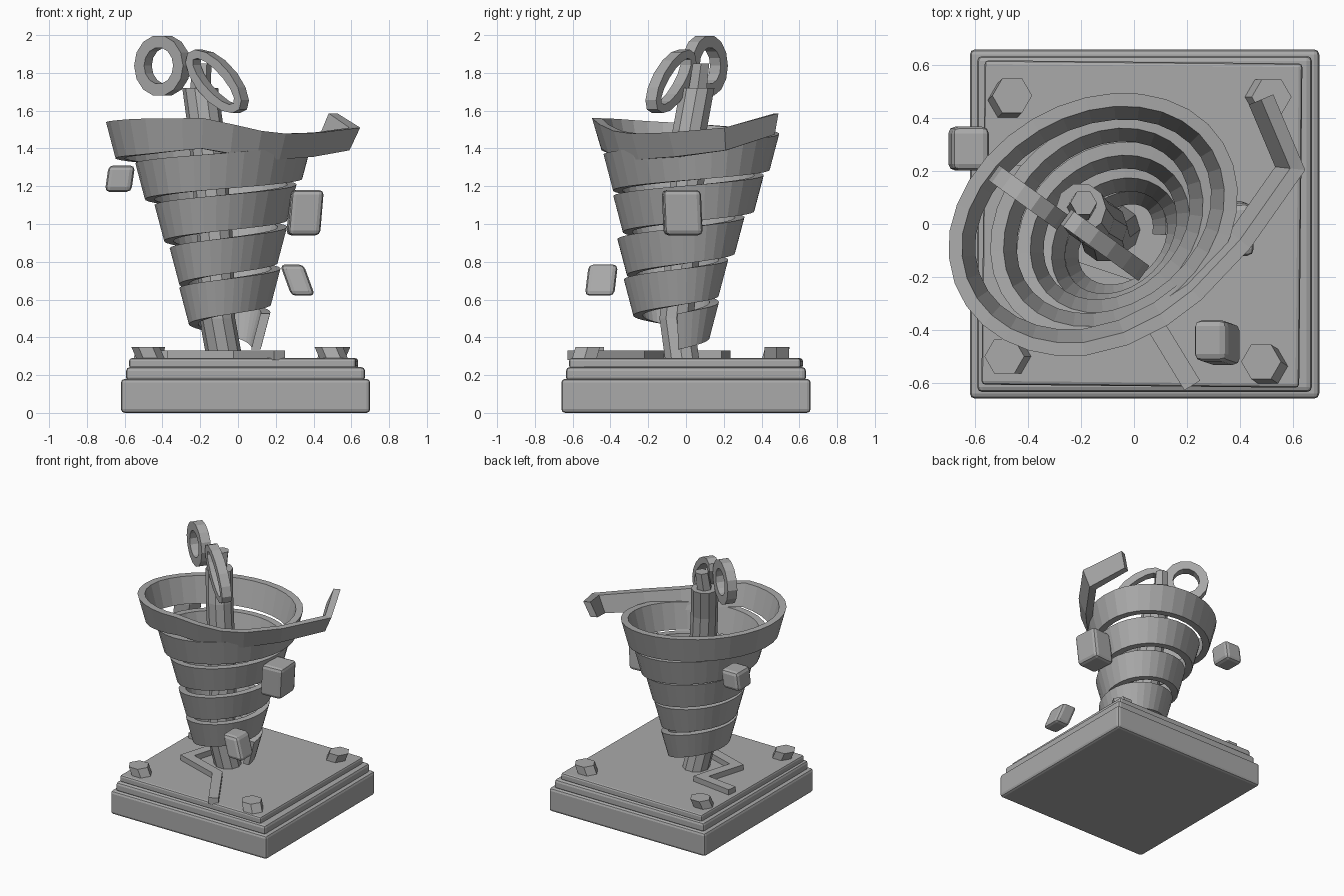
import bpy, bmesh, math
from mathutils import Vector, Matrix

if "Cube" in bpy.data.objects:
    bpy.data.objects.remove(bpy.data.objects["Cube"])

grey = bpy.data.materials.new("plain grey")
grey.use_nodes = True
grey.diffuse_color = (0.4, 0.4, 0.4, 1)
grey.node_tree.nodes["Principled BSDF"].inputs["Base Color"].default_value = (0.4, 0.4, 0.4, 1)


def finish(name, bm, bevel=0):
    bmesh.ops.recalc_face_normals(bm, faces=bm.faces)
    mesh = bpy.data.meshes.new(name)
    bm.to_mesh(mesh)
    bm.free()
    mesh.materials.append(grey)
    ob = bpy.data.objects.new(name, mesh)
    bpy.context.collection.objects.link(ob)
    if bevel:
        mod = ob.modifiers.new("soft edges", "BEVEL")
        mod.width, mod.segments = bevel, 2
    return ob


def skin(name, sections, closed=False):
    """Join a row of equal cross-sections into one solid."""
    bm = bmesh.new()
    rows = [[bm.verts.new(p) for p in sec] for sec in sections]
    pairs = list(zip(rows, rows[1:]))
    if closed:
        pairs.append((rows[-1], rows[0]))
    else:
        bm.faces.new(rows[0])
        bm.faces.new(rows[-1])
    n = len(rows[0])
    for a, b in pairs:
        for i in range(n):
            j = (i + 1) % n
            bm.faces.new((a[i], a[j], b[j], b[i]))
    return finish(name, bm)


def box(name, centre, size, bevel, shear=(0, 0), turn=0):
    """Bevelled block whose top slides sideways by shear."""
    bm = bmesh.new()
    bmesh.ops.create_cube(bm, size=1)
    for v in bm.verts:
        lean = Vector((shear[0] * v.co.z, shear[1] * v.co.z, 0))
        v.co = Matrix.Rotation(turn, 3, "Z") @ (v.co * Vector(size)) + lean + Vector(centre)
    return finish(name, bm, bevel)


def strip(name, path, width_fn, thick, lean):
    """Upright ribbon along a path, mitred at its bends and leaning outward."""
    path = [Vector(p) for p in path]
    sections = []
    for i, p in enumerate(path):
        before = (p - path[max(i - 1, 0)]) * Vector((1, 1, 0))
        after = (path[min(i + 1, len(path) - 1)] - p) * Vector((1, 1, 0))
        d = (before.normalized() + after.normalized()).normalized()
        ref = after if after.length else before
        mitre = max(d.dot(ref.normalized()), 0.5)
        out = Vector((d.y, -d.x, 0)) / mitre
        half = Vector((0, 0, width_fn(i / (len(path) - 1)) / 2))
        side = out * thick / 2
        tilt = out * lean / 2
        sections.append([p - half - tilt - side, p - half - tilt + side,
                         p + half + tilt + side, p + half + tilt - side])
    return skin(name, sections)


def disc(centre, radius, n, turn=0):
    return [Vector(centre) + Vector((radius * math.cos(turn + math.tau * i / n),
                                     radius * math.sin(turn + math.tau * i / n), 0)) for i in range(n)]


# Stepped square base
box("base_slab", (0.04, 0, 0.09), (1.32, 1.32, 0.18), 0.02)
box("base_step", (0.04, 0, 0.205), (1.265, 1.27, 0.075), 0.02)
box("base_plate", (0.03, 0, 0.262), (1.2, 1.225, 0.055), 0.014, turn=-0.01)

# Slanted hexagonal bolts on the corners
for i, (x, y, dx, dy) in enumerate([(-0.46, 0.485, -0.02, -0.02), (0.52, 0.48, -0.03, 0),
                                    (-0.49, -0.5, 0.03, 0), (0.48, -0.52, 0.03, -0.02)]):
    skin(f"bolt_{i + 1}", [disc((x + dx, y + dy, 0.28), 0.075, 6), disc((x, y, 0.35), 0.075, 6)])

# Zigzag bar lying on the plate
strip("zigzag_bar", [(0.22, -0.61, 0.305), (0, -0.25, 0.305), (-0.33, -0.14, 0.305),
                     (-0.24, 0.16, 0.305), (-0.53, 0.2, 0.305)], lambda t: 0.05, 0.07, 0)

# Leaning centre post with a small stub on top
skin("post", [disc(c, 0.095, 10) for c in [(-0.07, -0.02, 0.28), (-0.11, -0.05, 0.5), (-0.12, -0.01, 0.9),
                                           (-0.17, 0.02, 1.5), (-0.2, 0.06, 1.72)]])
skin("post_stub", [disc((-0.2, 0.06, 1.7), 0.055, 6), disc((-0.19, 0.08, 1.85), 0.05, 6)])

# Two loops forming the grip
across = Vector((0.81, -0.585, 0))
up = Vector((0, 0, 1))
normal = across.cross(up)


def loop(name, centre, a, b, ra, rb, rim):
    sections = []
    for i in range(14):
        t = math.tau * i / 14
        sec = []
        for inset, side in ((0, -1), (0, 1), (rim, 1), (rim, -1)):
            sec.append(Vector(centre) + a * math.cos(t) * (ra - inset) + b * math.sin(t) * (rb - inset)
                       + normal * side * 0.035)
        sections.append(sec)
    skin(name, sections, True)


loop("round_loop", (-0.4, 0.1, 1.838), across, up, 0.16, 0.162, 0.065)
long_axis = (across * 0.75 - up * 0.66).normalized()
loop("long_loop", (-0.11, -0.08, 1.755), long_axis, normal.cross(long_axis), 0.225, 0.105, 0.05)

# Widening coil: quarter turn, centre x, centre y, radius x, radius y, height
KEYS = [(0, -0.03, -0.06, 0.2, 0.23, 0.43), (2, -0.05, -0.07, 0.26, 0.25, 0.56),
        (6, -0.06, -0.06, 0.3, 0.3, 0.77), (10, -0.08, -0.02, 0.36, 0.355, 1.0),
        (14, -0.1, 0.01, 0.44, 0.43, 1.22), (18, -0.13, 0.01, 0.57, 0.505, 1.44),
        (19, -0.14, 0.01, 0.57, 0.51, 1.48)]


def coil_point(q):
    for lo, hi in zip(KEYS, KEYS[1:]):
        if q <= hi[0]:
            break
    f = (q - lo[0]) / (hi[0] - lo[0])
    cx, cy, rx, ry, z = (a + (b - a) * f for a, b in zip(lo[1:], hi[1:]))
    t = q * math.pi / 2
    return (cx + (rx - 0.05) * math.cos(t - 0.1), cy + (ry - 0.05) * math.sin(t + 0.1), z)


path = [coil_point(i / 8) for i in range(19 * 8 + 1)]
# Loose end that springs away from the coil
path += [(-0.04, -0.41, 1.45), (0.1, -0.34, 1.42), (0.22, -0.25, 1.41), (0.4, -0.06, 1.42),
         (0.59, 0.21, 1.45), (0.48, 0.47, 1.53)]
strip("coil_ribbon", path, lambda t: 0.19 if t < 0.94 else 0.19 - (t - 0.94) * 1.3, 0.05, 0.05)

# Loose blocks floating around the coil
box("block_right", (-0.625, 0.285, 1.24), (0.14, 0.165, 0.14), 0.025, (0.02, 0))
box("block_left", (0.355, -0.02, 1.06), (0.17, 0.2, 0.24), 0.025, (0.02, -0.01), 0.06)
box("block_front", (0.315, -0.448, 0.703), (0.125, 0.155, 0.165), 0.025, (-0.06, 0.02))
